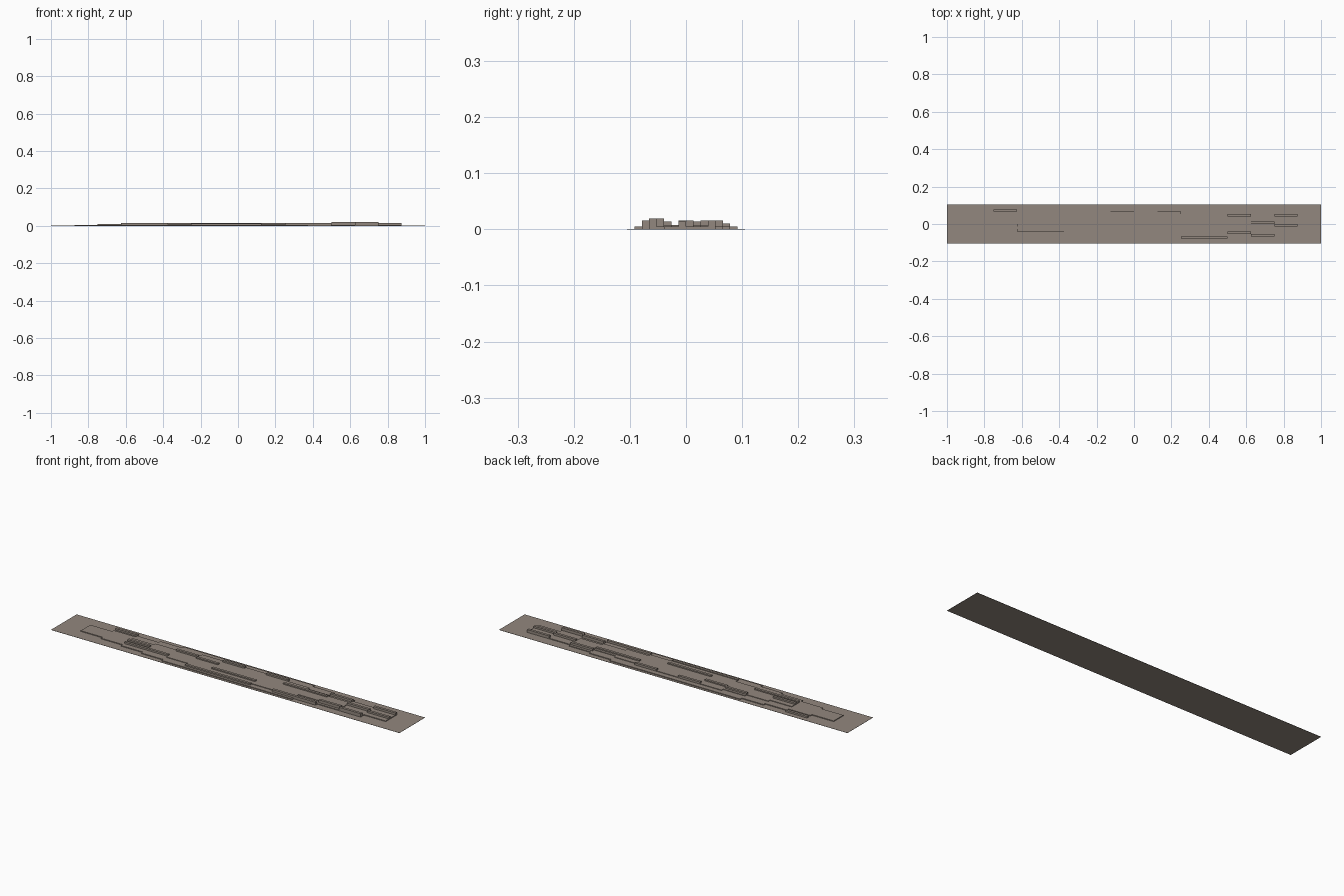
import bpy, bmesh, math

if "Cube" in bpy.data.objects:
    bpy.data.objects.remove(bpy.data.objects["Cube"])

N = 16                      # cells along each side
CX, CY, CZ = 2 / N, 0.21 / N, 0.001

# high planks: first column, row, length in columns, height in thousandths
PLANKS = [
    (2, 13, 1, 10), (3, 7, 1, 16), (3, 5, 2, 14), (5, 10, 1, 16), (6, 9, 1, 14),
    (7, 12, 1, 16), (7, 5, 2, 14), (6, 2, 3, 12), (9, 12, 1, 16), (10, 9, 2, 14),
    (10, 2, 2, 16), (12, 4, 1, 19), (12, 11, 1, 16), (13, 3, 1, 19),
    (13, 8, 1, 16), (14, 11, 1, 16), (14, 7, 1, 14),
]


def terrace(i, j):
    """Thin base rising in low rounded steps towards the middle."""
    r = math.hypot((i + 0.5 - N / 2) / 7, (j + 0.5 - N / 2) / 7)
    return 8 if r < 0.7 else 5 if r < 1 else 1


# stepped height field
height = {(i, j): terrace(i, j) for i in range(N) for j in range(N)}
for i0, j, length, h in PLANKS:
    for i in range(i0, i0 + length):
        height[i, j] = h

bm = bmesh.new()


def quad(*pts):
    bm.faces.new([bm.verts.new(((i - N / 2) * CX, (j - N / 2) * CY, k * CZ))
                  for i, j, k in pts])


for (i, j), h in height.items():
    ring = [(i, j), (i + 1, j), (i + 1, j + 1), (i, j + 1)]
    quad(*[(*p, h) for p in ring])
    # step walls wherever the neighbour is lower
    for s in range(4):
        p, q = ring[s], ring[(s + 1) % 4]
        dx, dy = q[0] - p[0], q[1] - p[1]
        low = height.get((i + dy, j - dx), 0)
        if low < h:
            quad((*p, low), (*q, low), (*q, h), (*p, h))
# underside
quad((0, 0, 0), (0, N, 0), (N, N, 0), (N, 0, 0))

bmesh.ops.remove_doubles(bm, verts=bm.verts, dist=1e-5)
bmesh.ops.dissolve_limit(bm, angle_limit=math.radians(1), verts=bm.verts, edges=bm.edges)

mesh = bpy.data.meshes.new("stepped_plate")
bm.to_mesh(mesh)
bm.free()
mat = bpy.data.materials.new("taupe stone")
mat.diffuse_color = (0.29, 0.245, 0.21, 1)
mat.use_nodes = True
mat.node_tree.nodes["Principled BSDF"].inputs["Base Color"].default_value = mat.diffuse_color
mesh.materials.append(mat)
obj = bpy.data.objects.new("stepped_plate", mesh)
bpy.context.collection.objects.link(obj)
